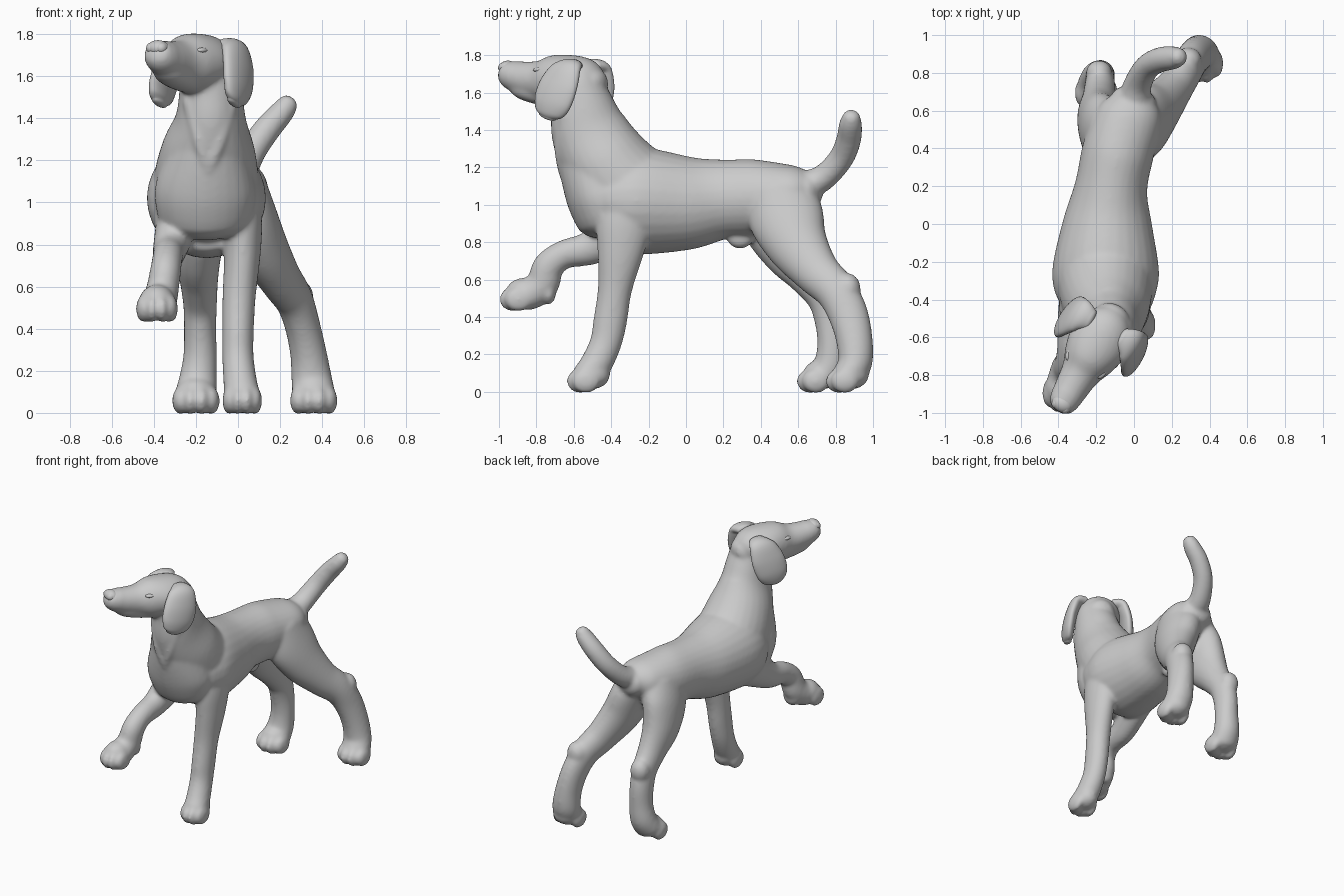
import bpy, bmesh, math
from mathutils import Vector, Matrix

X = Vector((1, 0, 0))


def spline(rows, steps=6):
    """Catmull-Rom samples of (x, y, z, half_width, half_depth) rows."""
    p = [rows[0]] + list(rows) + [rows[-1]]
    out = []
    for i in range(1, len(p) - 2):
        for k in range(steps):
            t = k / steps
            out.append([0.5 * (2 * b + (c - a) * t + (2 * a - 5 * b + 4 * c - d) * t * t
                               + (3 * b - a - 3 * c + d) * t ** 3)
                        for a, b, c, d in zip(*p[i - 1:i + 3])])
    out.append(list(rows[-1]))
    return out


def tube(bm, rows, hint=X, n=28):
    """Loft elliptical sections along a path, with rounded ends."""
    s = spline(rows)
    pts = [Vector(r[:3]) for r in s]
    rings = []
    last = len(s) - 1
    for i, r in enumerate(s):
        t = (pts[min(i + 1, last)] - pts[max(i - 1, 0)]).normalized()
        u = (hint - t * hint.dot(t)).normalized()
        v = t.cross(u)
        caps = [(0, 1)]
        if i in (0, last):
            e = [(0.7 * math.sin(math.radians(a)), math.cos(math.radians(a))) for a in (20, 40, 60, 78)]
            caps = [(-o, k) for o, k in reversed(e)] + caps if i == 0 else caps + e
        for off, k in caps:
            c = pts[i] + t * off * min(r[3], r[4])
            rings.append([bm.verts.new(c + u * r[3] * k * math.cos(2 * math.pi * j / n)
                                       + v * r[4] * k * math.sin(2 * math.pi * j / n))
                          for j in range(n)])
    for a, b in zip(rings, rings[1:]):
        for j in range(n):
            bm.faces.new((a[j], a[(j + 1) % n], b[(j + 1) % n], b[j]))
    bm.faces.new(rings[0][::-1])
    bm.faces.new(rings[-1])


def blob(bm, c, size, turn=0.0):
    m = Matrix.Translation(c) @ Matrix.Rotation(turn, 4, 'Z') @ Matrix.Diagonal((*size, 1))
    bmesh.ops.create_uvsphere(bm, u_segments=20, v_segments=14, radius=1, matrix=m)


def toes(bm, x, y, z, w):
    """Four long toes under a domed knuckle."""
    for k, back in ((-0.68, 0.03), (-0.25, 0), (0.25, 0), (0.68, 0.03)):
        blob(bm, (x + k * w, y + back, z), (w * 0.37, 0.075, 0.066))
    blob(bm, (x, y + .06, z + .035), (w * .9, .1, .08))


def finish(bm, name):
    bmesh.ops.recalc_face_normals(bm, faces=bm.faces)
    me = bpy.data.meshes.new(name)
    bm.to_mesh(me)
    bm.free()
    me.polygons.foreach_set("use_smooth", [True] * len(me.polygons))
    ob = bpy.data.objects.new(name, me)
    bpy.context.collection.objects.link(ob)
    return ob


# Head frame: s runs to the nose, r to the dog's left side
H, R, C = Vector((-0.505, -0.863, 0)), Vector((0.863, -0.505, 0)), Vector((-0.165, -0.585, 0))
TURN = math.atan2(R.y, R.x)


def hp(s, r, z):
    return C + H * s + R * r + Vector((0, 0, z))


bm = bmesh.new()

# Torso
tube(bm, [(-.155, -.47, 1.0, .2, .18), (-.15, -.4, 1.02, .255, .24), (-.15, -.25, 1.02, .283, .285),
          (-.14, 0, 1.01, .238, .253), (-.12, .2, 1.03, .192, .213), (-.08, .4, 1.04, .19, .203),
          (-.02, .58, 1.07, .17, .145), (0, .66, 1.08, .12, .1)])

# Neck, breast and two throat muscles
tube(bm, [(-.15, -.2, 1.0, .25, .265), (-.15, -.34, 1.11, .25, .262), (-.14, -.45, 1.26, .22, .232),
          (-.13, -.52, 1.4, .168, .205), (-.13, -.555, 1.53, .15, .17), (-.14, -.58, 1.64, .14, .14)])
tube(bm, [(-.135, -.51, 1.42, .14, .195), (-.145, -.475, 1.22, .2, .205), (-.155, -.45, 1.06, .24, .195),
          (-.155, -.42, .95, .23, .18)])
for x in (-.23, -.03):
    tube(bm, [(x, -.64, 1.48, .035, .04), ((x - .14) / 2, -.665, 1.3, .035, .04),
              (-.14, -.645, 1.15, .03, .03)])

# Skull, muzzle and lower jaw
tube(bm, [(*hp(s, 0, z), a, b) for s, z, a, b in (
    (-.1, 1.63, .1, .1), (-.04, 1.655, .145, .13), (.05, 1.665, .162, .137), (.15, 1.662, .14, .137),
    (.24, 1.664, .105, .107), (.34, 1.678, .09, .09), (.4, 1.695, .082, .08),
    (.42, 1.705, .075, .07))], hint=R)
tube(bm, [(*hp(s, 0, z), a, b) for s, z, a, b in (
    (.08, 1.59, .1, .08), (.22, 1.597, .085, .065), (.33, 1.614, .074, .052), (.38, 1.632, .055, .036))],
    hint=R)

# Tail
tube(bm, [(0, .64, 1.1, .09, .08), (.02, .74, 1.15, .075, .07), (.07, .83, 1.25, .068, .067),
          (.14, .87, 1.35, .065, .067), (.21, .88, 1.43, .058, .062), (.24, .885, 1.472, .048, .048)])

# Standing foreleg
tube(bm, [(.0, -.3, 1.06, .1, .15), (.015, -.33, .9, .1, .15), (.02, -.35, .75, .087, .125),
          (.005, -.38, .55, .079, .092), (0, -.405, .38, .075, .09), (0, -.43, .26, .075, .085),
          (.01, -.48, .15, .08, .085), (.02, -.53, .085, .085, .08)])
toes(bm, .02, -.565, .058, .09)

# Raised foreleg
tube(bm, [(-.29, -.33, .9, .1, .15), (-.325, -.5, .775, .08, .095), (-.335, -.65, .735, .072, .077),
          (-.345, -.735, .67, .074, .083), (-.36, -.765, .58, .078, .088), (-.375, -.83, .525, .085, .085),
          (-.38, -.88, .515, .085, .075)])
toes(bm, -.385, -.925, .495, .095)
blob(bm, (-.355, -.735, .53), (.065, .04, .065))

# Hind legs, each with a pointed hock
tube(bm, [(0, .5, 1.06, .14, .19), (.06, .54, .92, .13, .2), (.12, .6, .78, .12, .165),
          (.2, .7, .64, .1, .125), (.265, .8, .54, .09, .11), (.305, .865, .42, .084, .107),
          (.335, .9, .28, .087, .098), (.35, .905, .16, .097, .092), (.36, .87, .09, .102, .085)])
toes(bm, .36, .82, .058, .108)
blob(bm, (.285, .865, .55), (.075, .07, .085))
tube(bm, [(-.12, .46, 1.04, .13, .19), (-.17, .5, .9, .12, .2), (-.19, .57, .75, .11, .16),
          (-.185, .66, .62, .09, .115), (-.18, .74, .51, .08, .098), (-.18, .775, .4, .077, .092),
          (-.18, .785, .27, .08, .083), (-.19, .775, .16, .09, .087), (-.2, .74, .09, .1, .085)])
toes(bm, -.2, .665, .058, .108)
blob(bm, (-.185, .8, .52), (.07, .068, .085))

# Belly detail
blob(bm, (-.09, .29, .82), (.045, .07, .055))

# Flat soles, then fuse everything into one smooth skin
for v in bm.verts:
    v.co.z = max(v.co.z, -.006)
body = finish(bm, "dog_body")
fuse = body.modifiers.new("fuse", 'REMESH')
fuse.mode = 'VOXEL'
fuse.voxel_size = .011
fuse.use_smooth_shade = True
soft = body.modifiers.new("soften", 'SMOOTH')
soft.factor = .5
soft.iterations = 14

# Hanging ears and closed eyes on both sides
for side, tag in ((1, "left"), (-1, "right")):
    bm = bmesh.new()
    tube(bm, [(*hp(s, r * side, z), a, b) for s, r, z, a, b in (
        (-.035, .1, 1.745, .06, .035), (-.03, .155, 1.73, .09, .042), (-.005, .19, 1.65, .115, .042),
        (.025, .206, 1.56, .115, .042), (.05, .208, 1.5, .09, .036), (.06, .205, 1.475, .055, .025))],
        hint=H)
    finish(bm, tag + "_ear")
    bm = bmesh.new()
    blob(bm, hp(.175, .09 * side, 1.722), (.03, .04, .015), TURN)
    finish(bm, tag + "_eye")

# Nose pad with two nostril wings
bm = bmesh.new()
blob(bm, hp(.425, 0, 1.733), (.056, .045, .038), TURN)
for side in (1, -1):
    blob(bm, hp(.435, .027 * side, 1.733), (.027, .032, .028), TURN)
finish(bm, "nose")
